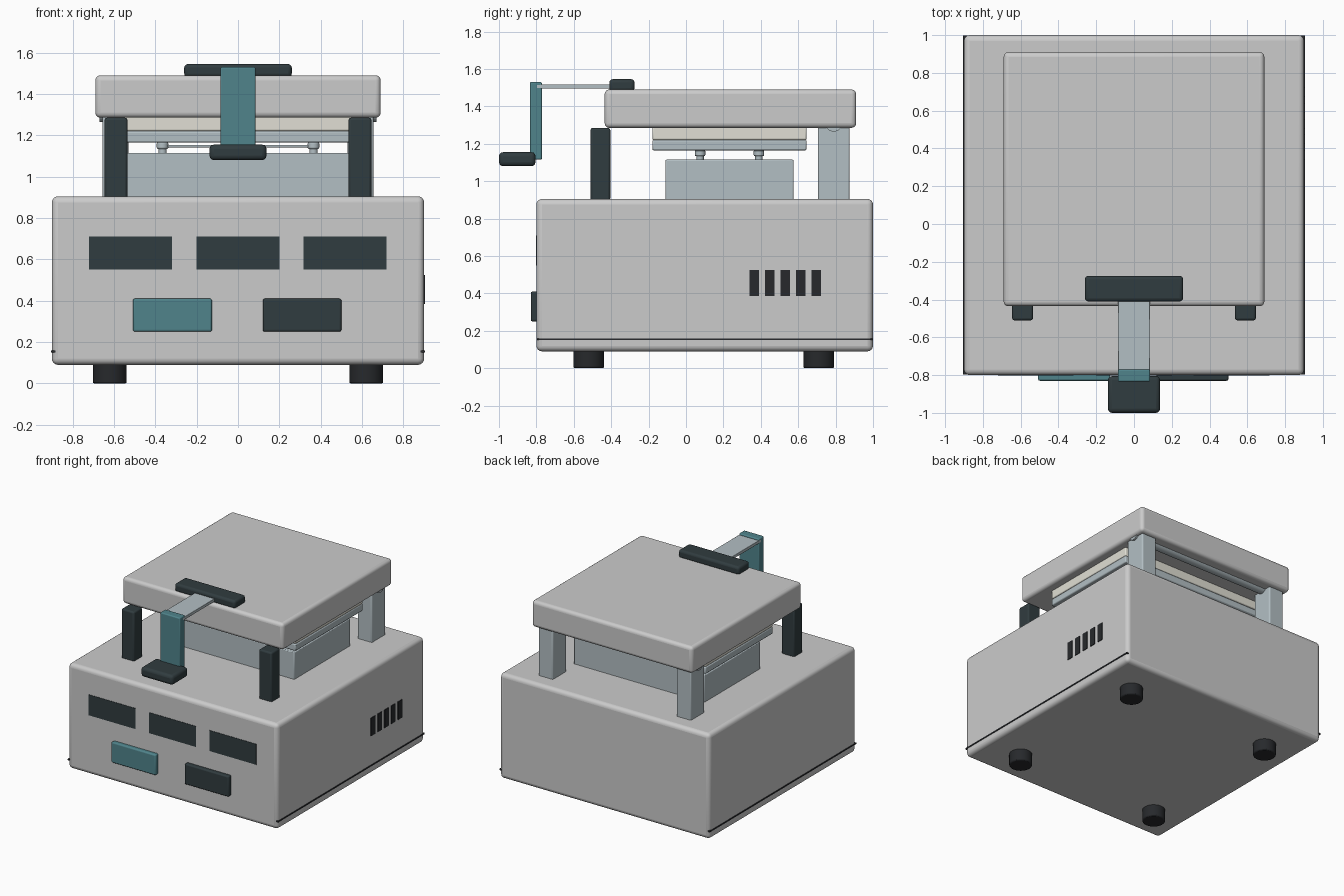
import bpy, math

if "Cube" in bpy.data.objects:
    bpy.data.objects.remove(bpy.data.objects["Cube"])


def material(name, rgb):
    m = bpy.data.materials.new(name)
    m.diffuse_color = (*rgb, 1)
    m.use_nodes = True
    m.node_tree.nodes["Principled BSDF"].inputs["Base Color"].default_value = m.diffuse_color
    return m


DARK = material("dark", (0.03, 0.045, 0.05))
TEAL = material("teal", (0.08, 0.23, 0.26))
STEEL = material("steel", (0.45, 0.52, 0.55))
CREAM = material("cream", (0.75, 0.74, 0.66))
BLACK = material("black", (0.02, 0.022, 0.025))


def finish(o, name, mat, bevel, segments):
    o.name = name
    if mat:
        o.data.materials.append(mat)
    if bevel:
        b = o.modifiers.new("bevel", 'BEVEL')
        b.width, b.segments = bevel, segments
        b.limit_method = 'ANGLE'
    bpy.ops.object.shade_smooth_by_angle(angle=math.radians(35))
    return o


def box(name, x, y, z, mat=None, bevel=0.0, segments=3):
    """Box from (min, max) ranges."""
    bpy.ops.mesh.primitive_cube_add(size=1)
    o = bpy.context.object
    o.location = [(a + b) / 2 for a, b in (x, y, z)]
    o.scale = [b - a for a, b in (x, y, z)]
    bpy.ops.object.transform_apply(location=False, rotation=False, scale=True)
    return finish(o, name, mat, bevel, segments)


def cylinder(name, center, radius, depth, mat, bevel=0.0, along_x=False):
    bpy.ops.mesh.primitive_cylinder_add(
        vertices=32, radius=radius, depth=depth, location=center,
        rotation=(0, math.pi / 2 if along_x else 0, 0))
    return finish(bpy.context.object, name, mat, bevel, 2)


# Main housing with seam line
box("housing", (-0.9, 0.9), (-0.8, 1.0), (0.09, 0.905), None, 0.03, 4)
box("housing_seam", (-0.904, 0.904), (-0.797, 0.997), (0.15, 0.16), BLACK)

# Feet
for x in (-0.62, 0.62):
    for y in (-0.52, 0.71):
        cylinder("foot", (x, y, 0.05), 0.082, 0.1, BLACK, 0.008)

# Front panel: displays and buttons
for x in (-0.52, 0.0, 0.517):
    box("display", (x - 0.201, x + 0.201), (-0.803, -0.79), (0.55, 0.71), DARK)
box("start_button", (-0.508, -0.126), (-0.83, -0.79), (0.25, 0.41), TEAL, 0.01)
box("stop_button", (0.12, 0.5), (-0.83, -0.79), (0.25, 0.41), DARK, 0.01)

# Side vents
for i in range(5):
    y = 0.34 + i * 0.083
    box("vent_slot", (0.89, 0.905), (y, y + 0.05), (0.385, 0.525), BLACK)

# Posts and hinge carrying the lid
for s in (-1, 1):
    box("front_post", sorted((s * 0.535, s * 0.645)), (-0.51, -0.405),
        (0.895, 1.285), DARK, 0.012)
    box("rear_post", sorted((s * 0.53, s * 0.655)), (0.705, 0.875),
        (0.895, 1.295), STEEL, 0.01)
cylinder("hinge_rod", (0, 0.79, 1.31), 0.045, 1.34, STEEL, along_x=True)

# Heating block, spacers and press plates
box("heating_block", (-0.56, 0.56), (-0.11, 0.575), (0.895, 1.115), STEEL, 0.006, 2)
for y in (0.075, 0.39):
    for x in (-0.365, 0.365):
        cylinder("spacer_pin", (x, y, 1.135), 0.02, 0.06, STEEL)
        cylinder("spacer_collar", (x, y, 1.15), 0.028, 0.032, STEEL, 0.006)
    cylinder("spacer_rod", (0, y, 1.147), 0.006, 0.73, STEEL, along_x=True)
box("press_plate", (-0.62, 0.62), (-0.18, 0.645), (1.165, 1.22), STEEL, 0.008, 2)
box("insulation_pad", (-0.62, 0.62), (-0.18, 0.645), (1.22, 1.295), CREAM, 0.008, 2)

# Lid
box("lid", (-0.69, 0.69), (-0.435, 0.91), (1.285, 1.49), None, 0.025, 4)

# Latch handle
box("latch_mount", (-0.26, 0.26), (-0.41, -0.275), (1.48, 1.545), DARK, 0.018)
box("latch_arm", (-0.085, 0.085), (-0.8, -0.38), (1.495, 1.518), STEEL, 0.003, 2)
box("latch_lever", (-0.085, 0.085), (-0.835, -0.77), (1.115, 1.53), TEAL, 0.008)
box("latch_grip", (-0.138, 0.138), (-1.0, -0.805), (1.08, 1.155), DARK, 0.022)
